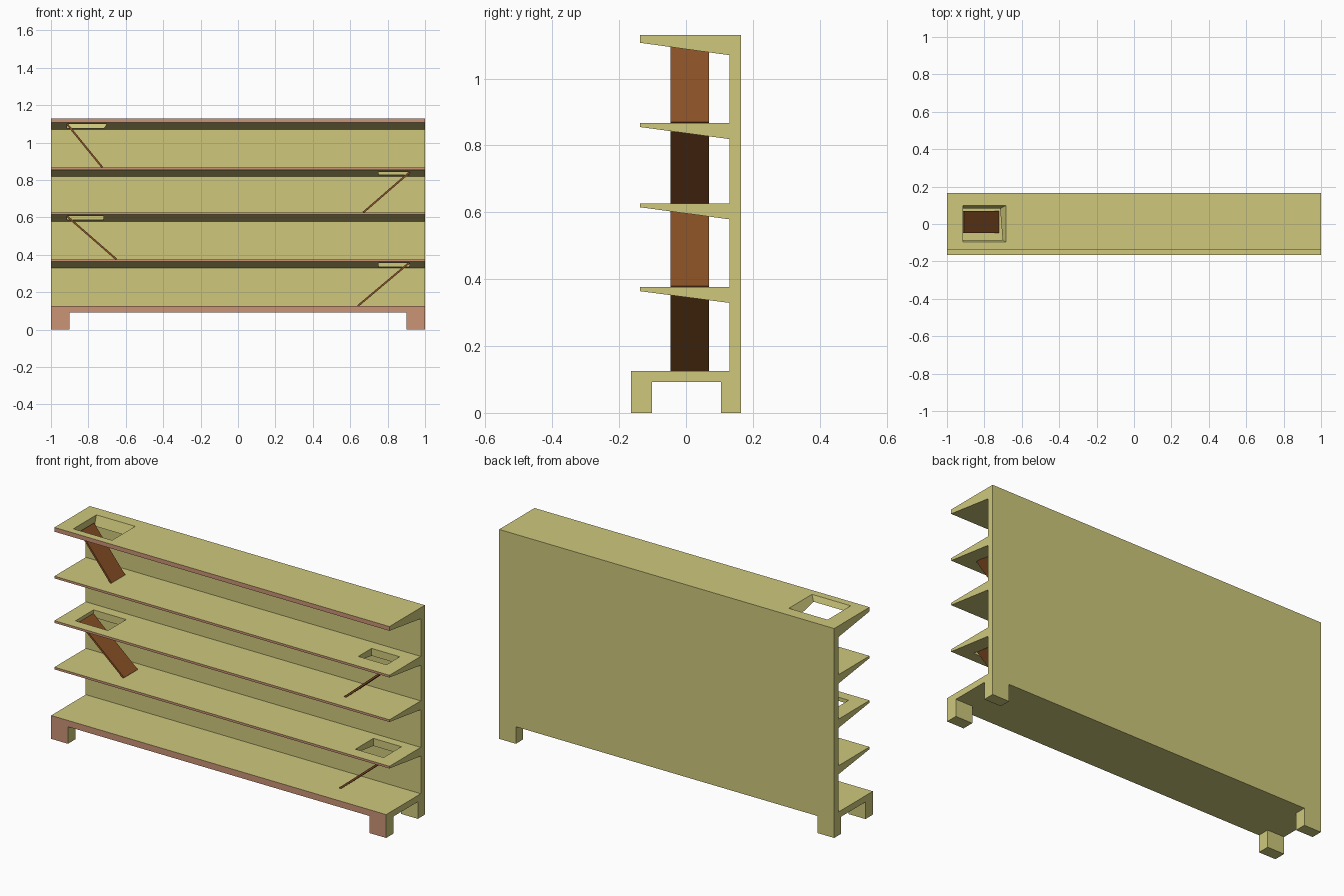
import bpy, bmesh
from mathutils import Vector

old = bpy.data.objects.get("Cube")
if old:
    bpy.data.objects.remove(old, do_unlink=True)


def make_material(name, rgb):
    mat = bpy.data.materials.new(name)
    mat.use_nodes = True
    mat.diffuse_color = (*rgb, 1)
    mat.node_tree.nodes["Principled BSDF"].inputs["Base Color"].default_value = (*rgb, 1)
    return mat


KHAKI = make_material("khaki", (0.62, 0.575, 0.2))
SALMON = make_material("salmon", (0.60, 0.295, 0.18))
BROWN = make_material("brown", (0.25, 0.082, 0.019))


def loft(name, ring_a, ring_b, *mats):
    """Solid between two matching rings of points."""
    bm = bmesh.new()
    a = [bm.verts.new(p) for p in ring_a]
    b = [bm.verts.new(p) for p in ring_b]
    bm.faces.new(a)
    bm.faces.new(b)
    for i in range(len(a)):
        j = (i + 1) % len(a)
        bm.faces.new((a[i], a[j], b[j], b[i]))
    bmesh.ops.recalc_face_normals(bm, faces=bm.faces)
    mesh = bpy.data.meshes.new(name)
    bm.to_mesh(mesh)
    bm.free()
    for mat in mats:
        mesh.materials.append(mat)
    obj = bpy.data.objects.new(name, mesh)
    bpy.context.collection.objects.link(obj)
    return obj


def rect(x0, x1, y0, y1, z):
    return [(x0, y0, z), (x1, y0, z), (x1, y1, z), (x0, y1, z)]


def paint_front(obj):
    """Front edges take the second colour."""
    for f in obj.data.polygons:
        if f.normal.y < -0.99 and f.center.y < -0.13:
            f.material_index = 1


BACK, WALL, LIP, FRONT = 0.165, 0.13, -0.137, -0.165
BASE_LOW, BASE_TOP, TOP = 0.092, 0.126, 1.13

# Body: base slab, back wall and wedge shelves as one comb profile
# each shelf: top height, lip underside, underside at the wall
shelves = [(0.376, 0.364, 0.329), (0.627, 0.615, 0.579),
           (0.867, 0.855, 0.819), (TOP, 1.107, 1.07)]
profile = [(BACK, BASE_LOW), (FRONT, BASE_LOW), (FRONT, BASE_TOP), (WALL, BASE_TOP)]
for top, lip, root in shelves:
    profile += [(WALL, root), (LIP, lip), (LIP, top), (WALL, top)]
profile[-1] = (BACK, TOP)
body = loft("shelf_body", [(-1, y, z) for y, z in profile],
            [(1, y, z) for y, z in profile], KHAKI, SALMON)

# Hatch openings: x range, y range, flare of the upper rim
hatches = [((0.75, 0.918), (-0.07, 0.083), 0), ((-0.915, -0.72), (-0.08, 0.075), 0),
           ((0.75, 0.918), (-0.045, 0.068), 0), ((-0.915, -0.72), (-0.072, 0.08), 0.036)]
bpy.context.view_layer.objects.active = body
for (top, _, root), ((x0, x1), (y0, y1), flare) in zip(shelves, hatches):
    rim = rect(x0, x1 + flare, y0 - flare * 0.7, y1 + flare * 0.55, top)
    low = rect(x0, x1, y0, y1, root)
    # continue the walls past both shelf surfaces
    above = [Vector(r) + (Vector(r) - Vector(l)) * 0.2 for r, l in zip(rim, low)]
    cutter = loft("hatch_cutter", low, above, KHAKI)
    cutter.hide_render = True
    mod = body.modifiers.new("hatch", "BOOLEAN")
    mod.operation, mod.solver, mod.object = "DIFFERENCE", "EXACT", cutter
    bpy.ops.object.modifier_apply(modifier=mod.name)
    bpy.data.objects.remove(cutter, do_unlink=True)
paint_front(body)

# Four legs
for side, sx in (("right", -1), ("left", 1)):
    for end, y0, y1 in (("front", FRONT, -0.102), ("back", 0.105, BACK)):
        xs = sorted((sx * 0.9, sx))
        leg = loft(f"{end}_{side}_leg", rect(*xs, y0, y1, 0),
                   rect(*xs, y0, y1, BASE_LOW), KHAKI, SALMON)
        paint_front(leg)

# Ramps from each hatch down to the level below: upper x, z and lower x, z
ramps = [(0.918, 0.36, 0.64, BASE_TOP), (-0.915, 0.607, -0.65, 0.376),
         (0.918, 0.842, 0.67, 0.627), (-0.912, 1.097, -0.725, 0.867)]
for i, (xa, za, xb, zb) in enumerate(ramps):
    d = Vector((xb - xa, 0, zb - za)).normalized()
    n = Vector((d.z, 0, -d.x)) * 0.005
    a, b = Vector((xa, 0, za)), Vector((xb, 0, zb))
    section = [a + n, b + n, b - n, a - n]
    loft(f"ramp_{i + 1}", [p + Vector((0, -0.047, 0)) for p in section],
         [p + Vector((0, 0.069, 0)) for p in section], BROWN)
